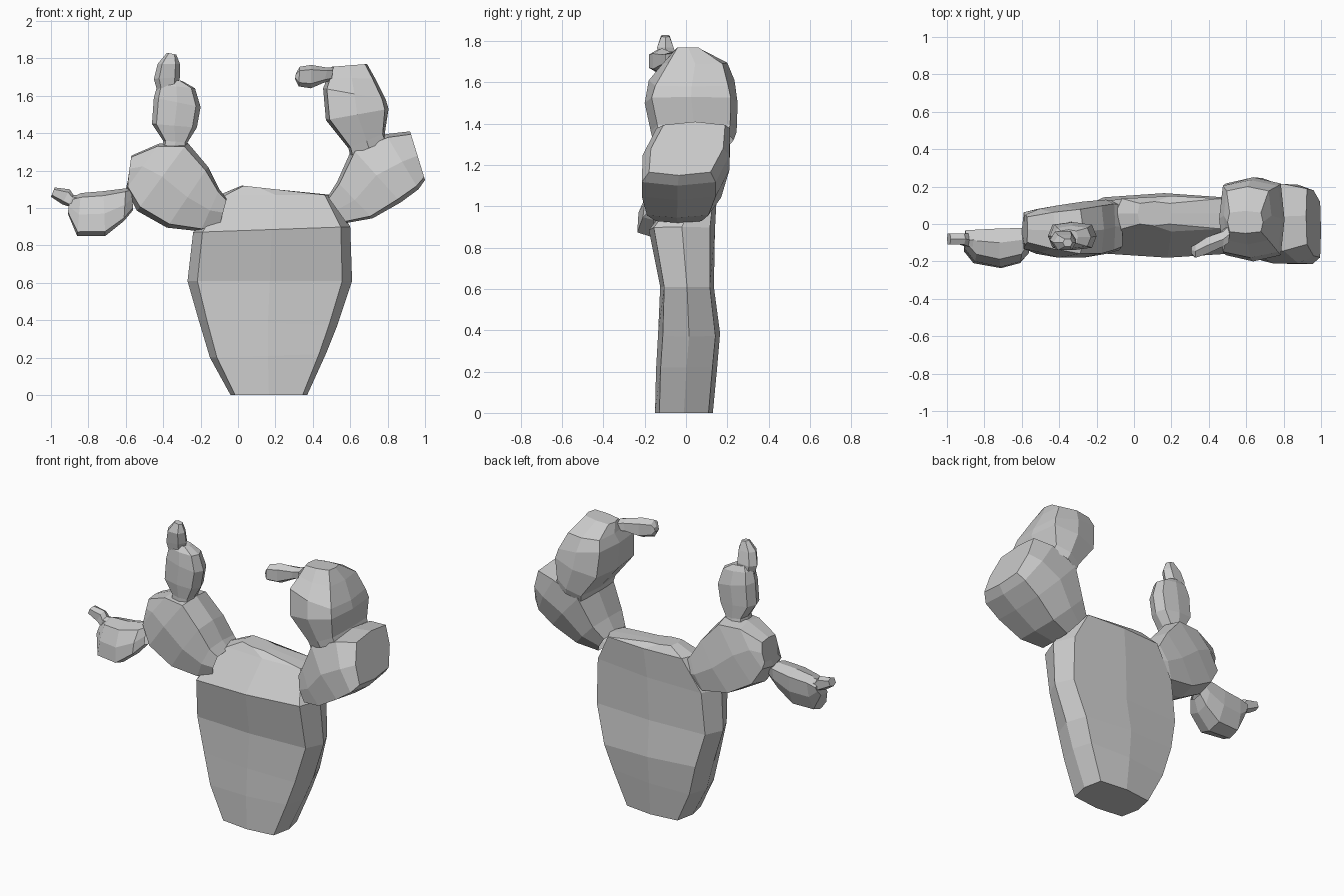
import bpy, bmesh


def section(inset, depth):
    """Flattened octagon: (position across the width, depth factor)."""
    k = 1 - inset
    return [(0, 0), (inset, -depth), (.5, -1), (k, -depth), (1, 0), (k, depth), (.5, 1), (inset, depth)]


ROUND, BOXY = section(.1, .82), section(.06, .85)
HEXAGON = [(0, 0), (.2, -1), (.8, -1), (1, 0), (.8, 1), (.2, 1)]


def pad(name, rings, profile=ROUND, tilt=0, closed_base=False):
    """Loft a cactus pad; ring = (x1, z1, x2, z2, y_front, y_back)."""
    bm = bmesh.new()
    loops = []
    for x1, z1, x2, z2, yf, yb in rings:
        mid, half = (yf + yb) / 2, (yb - yf) / 2
        loops.append([bm.verts.new((x1 + (x2 - x1) * t,
                                    mid + half * d + tilt * (t - .5),
                                    z1 + (z2 - z1) * t)) for t, d in profile])
    n = len(profile)
    for low, high in zip(loops, loops[1:]):
        for i in range(n):
            j = (i + 1) % n
            bm.faces.new((low[i], low[j], high[j], high[i]))
    if closed_base:
        bm.faces.new(loops[0][::-1])
    bm.faces.new(loops[-1])
    bmesh.ops.recalc_face_normals(bm, faces=bm.faces)
    mesh = bpy.data.meshes.new(name)
    bm.to_mesh(mesh)
    bm.free()
    obj = bpy.data.objects.new(name, mesh)
    bpy.context.collection.objects.link(obj)
    return obj


# Main trunk pad
pad("trunk", [
    (-.04, 0, .37, 0, -.15, .13),
    (-.15, .20, .47, .22, -.145, .15),
    (-.21, .40, .53, .37, -.135, .165),
    (-.27, .61, .61, .61, -.125, .135),
    (-.24, .87, .60, .90, -.18, .14),
    (-.10, 1.07, .50, 1.07, -.04, .15),
    (.02, 1.12, .20, 1.10, -.01, .12),
], BOXY, closed_base=True)

# Left arm: large pad
pad("left_arm", [
    (-.10, .90, -.06, 1.05, -.14, .12),
    (-.20, .875, -.10, 1.10, -.16, .13),
    (-.38, .895, -.16, 1.22, -.18, .12),
    (-.54, .985, -.27, 1.35, -.18, .10),
    (-.60, 1.10, -.42, 1.345, -.15, .08),
    (-.59, 1.14, -.57, 1.28, -.11, .05),
], BOXY)

# Left arm: upright pad and its bud
pad("left_upper_pad", [
    (-.41, 1.30, -.27, 1.28, -.13, .02),
    (-.40, 1.36, -.27, 1.35, -.13, .01),
    (-.46, 1.45, -.22, 1.43, -.14, .01),
    (-.45, 1.59, -.20, 1.54, -.14, .01),
    (-.43, 1.66, -.23, 1.64, -.13, -.01),
    (-.40, 1.69, -.30, 1.68, -.11, -.03),
])
pad("left_upper_bud", [
    (-.43, 1.62, -.32, 1.66, -.12, -.04),
    (-.45, 1.69, -.31, 1.70, -.13, -.04),
    (-.43, 1.77, -.31, 1.77, -.14, -.06),
    (-.38, 1.83, -.33, 1.82, -.12, -.08),
], HEXAGON)

# Left arm: sideways pad (leaning, lower edge forward) and its bud
pad("left_side_pad", [
    (-.56, .99, -.57, 1.11, -.14, -.03),
    (-.61, .93, -.60, 1.105, -.20, -.03),
    (-.71, .85, -.72, 1.09, -.23, -.03),
    (-.86, .85, -.84, 1.08, -.20, -.04),
    (-.91, .97, -.90, 1.05, -.13, -.05),
], tilt=.06)
pad("left_side_bud", [
    (-.86, 1.00, -.84, 1.07, -.12, -.05),
    (-.91, 1.01, -.88, 1.07, -.12, -.05),
    (-.94, 1.02, -.90, 1.10, -.11, -.05),
    (-1.0, 1.06, -.98, 1.11, -.11, -.05),
], HEXAGON)

# Right arm: large pad, upper edge leaning back
pad("right_arm", [
    (.48, 1.06, .58, .92, -.13, .13),
    (.53, 1.14, .72, .945, -.18, .17),
    (.61, 1.32, .87, 1.03, -.21, .21),
    (.79, 1.395, .965, 1.10, -.21, .21),
    (.92, 1.41, 1.0, 1.15, -.17, .18),
], BOXY, tilt=-.08)

# Right arm: upper pad and its bud
pad("right_upper_pad", [
    (.60, 1.28, .80, 1.36, -.16, .23),
    (.59, 1.32, .785, 1.40, -.17, .245),
    (.47, 1.47, .805, 1.53, -.20, .25),
    (.455, 1.64, .79, 1.58, -.18, .235),
    (.48, 1.70, .735, 1.69, -.11, .20),
    (.50, 1.755, .69, 1.77, -.05, .07),
], BOXY)
pad("right_upper_bud", [
    (.50, 1.68, .51, 1.75, -.10, -.01),
    (.46, 1.67, .48, 1.75, -.12, -.04),
    (.39, 1.64, .39, 1.765, -.16, -.07),
    (.325, 1.65, .33, 1.755, -.18, -.11),
    (.305, 1.69, .31, 1.72, -.16, -.12),
], HEXAGON)
